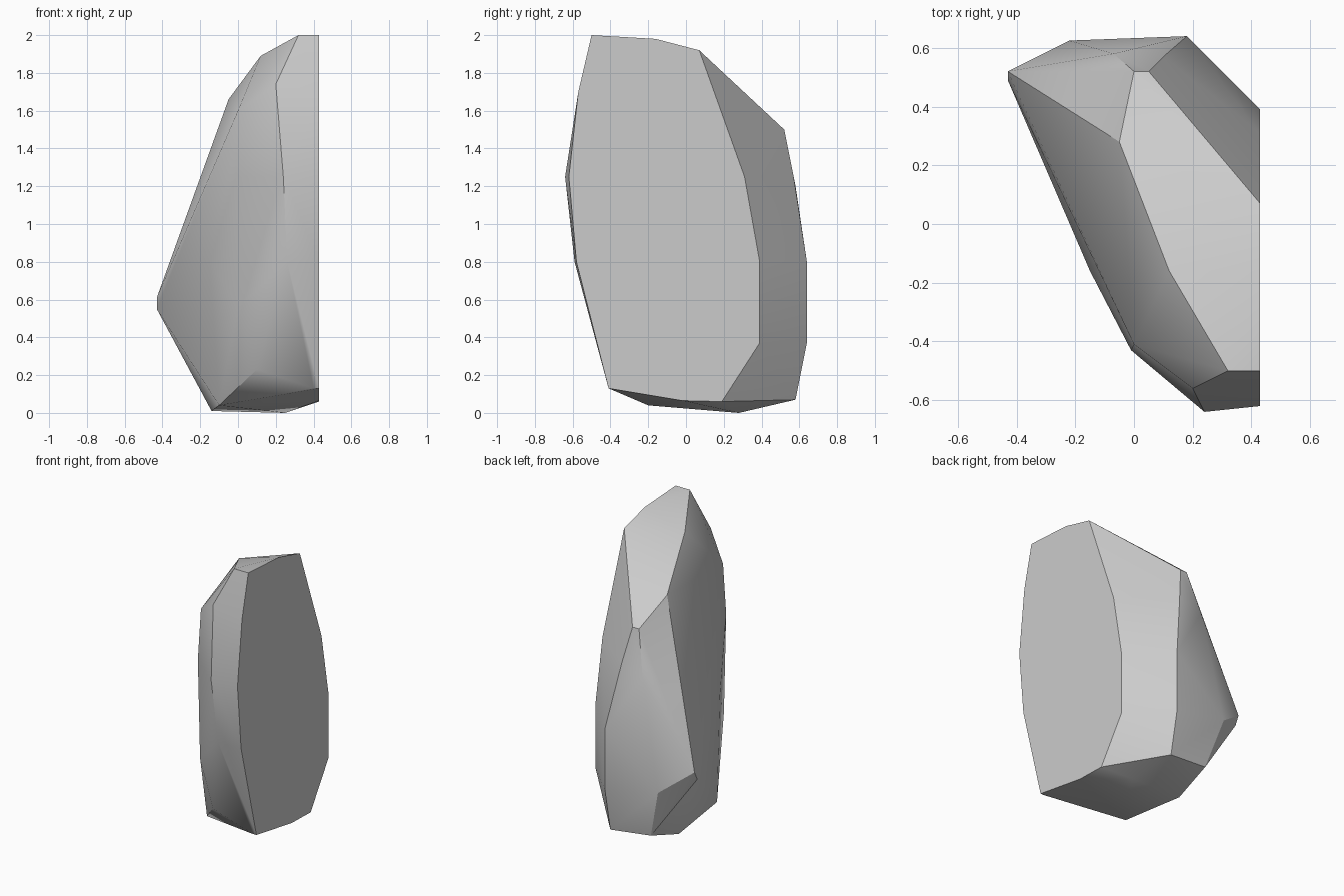
import bpy
import bmesh
import math

cube = bpy.data.objects.get("Cube")
if cube:
    bpy.data.objects.remove(cube, do_unlink=True)


def make_material(name, color):
    material = bpy.data.materials.new(name)
    material.use_nodes = True
    material.diffuse_color = color
    shader = material.node_tree.nodes["Principled BSDF"]
    shader.inputs["Base Color"].default_value = color
    shader.inputs["Roughness"].default_value = 0.9
    return material


# Flat split side of the boulder, as a (y, z) outline
SPLIT_X = 0.43
split_outline = [
    (-.5, 2), (-.16, 1.98), (.07, 1.92), (.31, 1.25), (.39, .8), (.39, .37),
    (.19, .06), (-.02, .065), (-.41, .13), (-.58, .8), (-.62, 1.25), (-.57, 1.7),
]

# Corners of the sloping crown
crown = [
    (.32, -.5, 2), (.12, -.16, 1.89), (-.05, .28, 1.66),
    (0, .52, 1.5), (.05, .52, 1.5), (.2, -.56, 1.74),
]

# Narrow front ridge
front_ridge = [
    (.24, -.64, 1.25), (.26, -.59, .8), (0, -.41, 1.6), (-.01, -.43, 1.25),
    (0, -.42, .56), (.1, -.42, .23), (.4, -.41, .13),
]

# Outer flank and back ridge
outer_flank = [
    (-.15, -.16, .8), (-.43, .52, .61), (-.43, .49, .55),
    (-.22, .625, .45), (-.07, .58, 1.2),
]
back_ridge = [(.1, .57, 1.25), (.18, .64, .8), (.18, .64, .37), (.18, .58, .07)]

# Underside
underside = [(-.12, .56, .1), (-.14, .28, .01), (-.1, -.2, .04), (.25, .28, 0)]


def make_boulder(name, points, material):
    bm = bmesh.new()
    for point in points:
        bm.verts.new(point)
    # Wrap the corners in a faceted skin and drop anything left inside
    hull = bmesh.ops.convex_hull(bm, input=bm.verts[:])
    loose = [v for v in bm.verts if not v.link_faces]
    bmesh.ops.delete(bm, geom=loose, context="VERTS")
    # Merge the coplanar triangles of the split side into one face
    bmesh.ops.dissolve_limit(
        bm, angle_limit=math.radians(1), verts=bm.verts[:], edges=bm.edges[:]
    )
    bmesh.ops.recalc_face_normals(bm, faces=bm.faces[:])
    mesh = bpy.data.meshes.new(name)
    bm.to_mesh(mesh)
    bm.free()
    mesh.materials.append(material)
    boulder = bpy.data.objects.new(name, mesh)
    bpy.context.collection.objects.link(boulder)
    return boulder


stone = make_material("stone_grey", (.6, .6, .6, 1))
split_side = [(SPLIT_X, y, z) for y, z in split_outline]
all_corners = split_side + crown + front_ridge + outer_flank + back_ridge + underside
boulder = make_boulder("boulder", all_corners, stone)

# Soft shading that keeps the hard ridges crisp
bpy.ops.object.select_all(action="DESELECT")
boulder.select_set(True)
bpy.context.view_layer.objects.active = boulder
bpy.ops.object.shade_smooth_by_angle(angle=math.radians(30))
